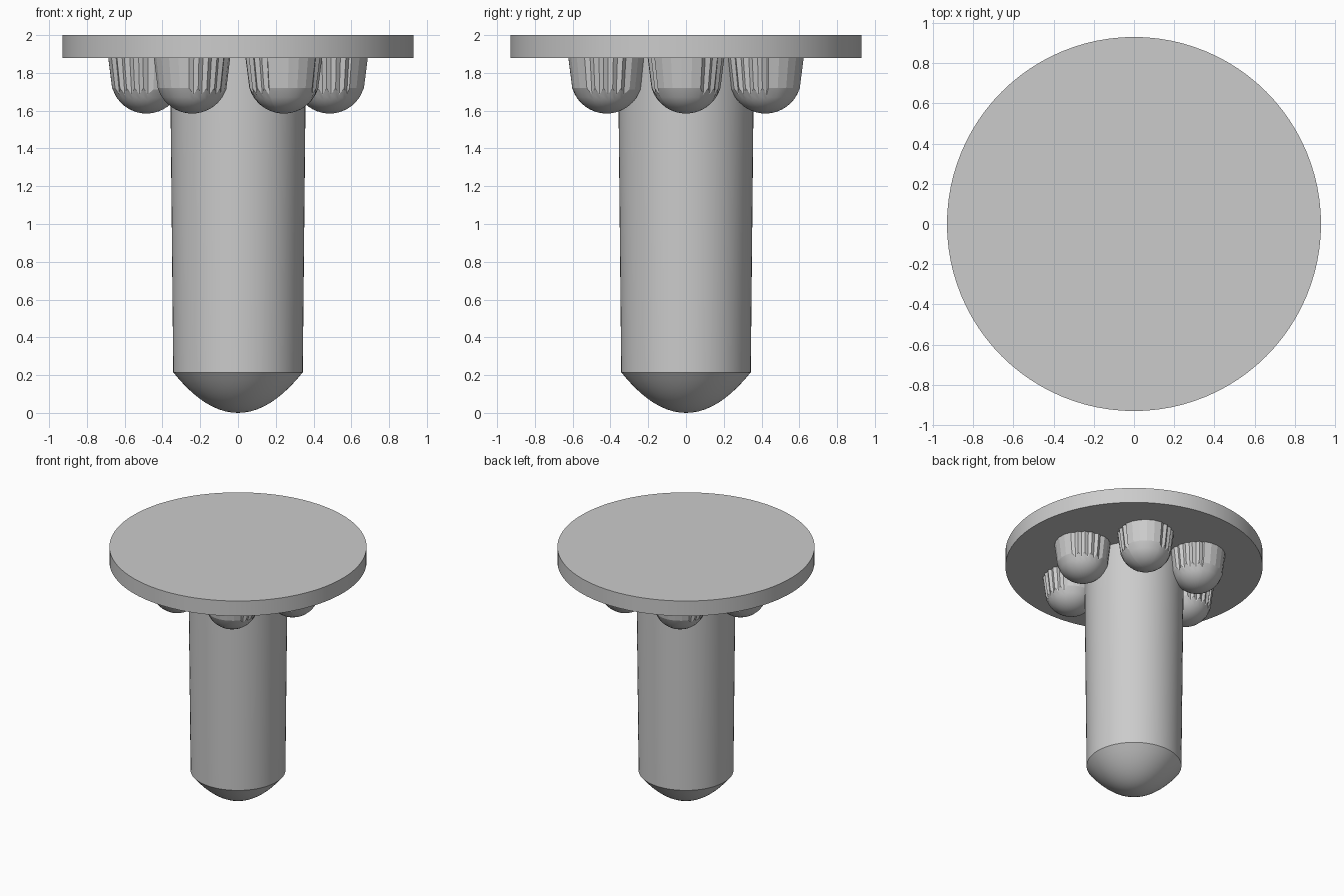
import bpy
import bmesh
import math

cube = bpy.data.objects.get("Cube")
if cube:
    bpy.data.objects.remove(cube, do_unlink=True)

grey = bpy.data.materials.new("plain grey")
grey.use_nodes = True
COLOUR = (0.6, 0.6, 0.6, 1)
grey.diffuse_color = COLOUR
grey.node_tree.nodes["Principled BSDF"].inputs["Base Color"].default_value = COLOUR


def add_object(name, bm):
    bmesh.ops.recalc_face_normals(bm, faces=bm.faces)
    mesh = bpy.data.meshes.new(name)
    bm.to_mesh(mesh)
    bm.free()
    mesh.materials.append(grey)
    obj = bpy.data.objects.new(name, mesh)
    bpy.context.collection.objects.link(obj)
    return obj


def smooth(obj, degrees):
    bpy.ops.object.select_all(action="DESELECT")
    obj.select_set(True)
    bpy.context.view_layer.objects.active = obj
    bpy.ops.object.shade_smooth_by_angle(angle=math.radians(degrees))


def bridge(bm, upper, lower):
    """Join two rings of equal length with quads."""
    n = len(upper)
    return [bm.faces.new((upper[i], upper[(i + 1) % n], lower[(i + 1) % n], lower[i]))
            for i in range(n)]


def lathe(name, profile, sides):
    """Revolve (radius, z) points, listed from top to bottom; a zero radius closes to a tip."""
    bm = bmesh.new()
    rings = []
    for r, z in profile:
        if r > 0:
            rings.append([bm.verts.new((r * math.cos(math.tau * i / sides),
                                        r * math.sin(math.tau * i / sides), z))
                          for i in range(sides)])
    for a, b in zip(rings, rings[1:]):
        bridge(bm, a, b)
    bm.faces.new(rings[0])
    last = rings[-1]
    if profile[-1][0] == 0:
        tip = bm.verts.new((0, 0, profile[-1][1]))
        for i in range(sides):
            bm.faces.new((last[i], last[(i + 1) % sides], tip))
    else:
        bm.faces.new(last)
    obj = add_object(name, bm)
    smooth(obj, 25)
    return obj


# Flat round head
TOP, UNDER = 2.0, 1.88
lathe("round_head", [(0.93, TOP), (0.93, UNDER)], 96)

# Slightly tapered shaft with a parabolic tip
SHAFT_R, TIP_H = 0.343, 0.215
tip = [(SHAFT_R * k / 10, TIP_H * (k / 10) ** 2) for k in range(10, -1, -1)]
lathe("shaft", [(0.36, UNDER + 0.02)] + tip, 64)

# Studs: tapered wall, part faceted and part ridged, ending in a dome
BALL_R, BALL_Z, TAPER = 0.192, 1.777, 0.022


def stud_outline():
    """Angle and radius pairs; 0 degrees points away from the shaft."""
    points = [(a, 0.205) for a in range(-55, 25, 16)]
    for start in (25, -125):
        for k in range(10):
            points.append((start + 7.5 * k, 0.205 if k % 2 == 0 else 0.191))
    points += [(a, 0.203) for a in range(102, 232, 14)]
    return sorted((a % 360, r) for a, r in points)


def dome_z(r):
    return BALL_Z - math.sqrt(BALL_R ** 2 - r ** 2)


def make_stud(name, bearing):
    cx, cy = 0.485 * math.cos(bearing), 0.485 * math.sin(bearing)
    outline = [(math.radians(a) + bearing, r) for a, r in stud_outline()]
    bm = bmesh.new()

    def ring(radius_of, height_of):
        return [bm.verts.new((cx + radius_of(r) * math.cos(a),
                              cy + radius_of(r) * math.sin(a),
                              height_of(radius_of(r)))) for a, r in outline]

    top = ring(lambda r: r, lambda r: UNDER + 0.01)
    rim = ring(lambda r: r - TAPER, dome_z)
    bm.faces.new(top)
    bridge(bm, top, rim)
    dome, upper = [], rim
    for k in range(7, 0, -1):
        lower = ring(lambda r: (r - TAPER) * k / 8, dome_z)
        dome += bridge(bm, upper, lower)
        upper = lower
    end = bm.verts.new((cx, cy, dome_z(0)))
    n = len(upper)
    dome += [bm.faces.new((upper[i], upper[(i + 1) % n], end)) for i in range(n)]
    for face in dome:
        face.smooth = True
    # Keep the line between wall and dome crisp
    for i in range(n):
        bm.edges.get((rim[i], rim[(i + 1) % n])).smooth = False
    add_object(name, bm)


for i in range(6):
    make_stud(f"stud_{i + 1}", i * math.tau / 6)
